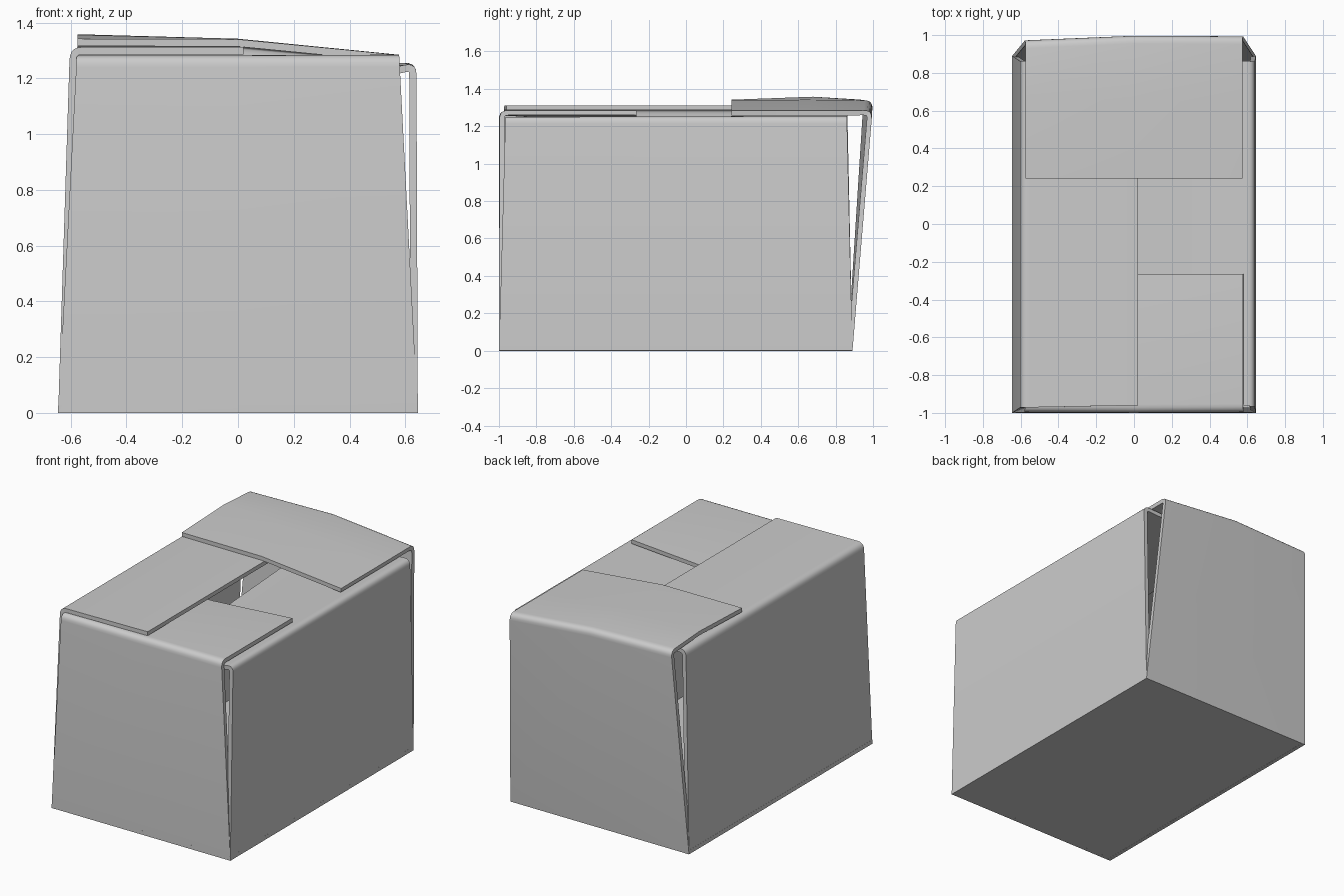
import bpy, math
from mathutils import Vector

if "Cube" in bpy.data.objects:
    bpy.data.objects.remove(bpy.data.objects["Cube"])

T = 0.026      # cardboard thickness
FOLD = 0.045   # length of the rounded fold
SEG = 5


def panel(name, rows):
    """Folded sheet: rows run bottom, fold, (flap rows...); columns left to right from outside."""
    rows = [[Vector(p) for p in r] for r in rows]
    grid = [rows[0]]
    low, top, nxt = rows[:3]
    for i in range(SEG + 1):
        t = i / SEG
        row = []
        for a, b, c in zip(low, top, nxt):
            p = b + (a - b).normalized() * FOLD
            q = b + (c - b).normalized() * FOLD
            row.append(p * (1 - t) ** 2 + b * 2 * t * (1 - t) + q * t * t)
        grid.append(row)
    grid += rows[2:]
    n = len(low)
    verts = [p for r in grid for p in r]
    faces = [(r * n + c, r * n + c + 1, (r + 1) * n + c + 1, (r + 1) * n + c)
             for r in range(len(grid) - 1) for c in range(n - 1)]
    me = bpy.data.meshes.new(name)
    me.from_pydata(verts, [], faces)
    ob = bpy.data.objects.new(name, me)
    bpy.context.collection.objects.link(ob)
    m = ob.modifiers.new("thickness", 'SOLIDIFY')
    m.thickness, m.offset, m.use_even_offset = T, -1, True
    bpy.ops.object.select_all(action='DESELECT')
    ob.select_set(True)
    bpy.context.view_layer.objects.active = ob
    bpy.ops.object.modifier_apply(modifier=m.name)
    bpy.ops.object.shade_smooth_by_angle(angle=math.radians(35))
    return ob


W, F, B = 0.645, -1.0, 0.89

# front wall with its flap dipping towards the middle
panel("front_wall_and_flap", [
    [(-W, F, 0), (0, F, 0), (W, F, 0)],
    [(-.578, -.997, 1.285), (0, -1, 1.285), (.578, -.997, 1.285)],
    [(-.575, -.265, 1.24), (0, -.265, 1.245), (.578, -.265, 1.285)]])

# back wall leaning outwards, with a warped flap lying on top
panel("back_wall_and_flap", [
    [(W, B, 0), (0, B, 0), (-W, B, 0)],
    [(.575, .997, 1.285), (0, 1, 1.338), (-.575, .975, 1.34)],
    [(.575, .65, 1.284), (0, .65, 1.342), (-.575, .68, 1.358)],
    [(.575, .242, 1.284), (0, .242, 1.34), (-.575, .242, 1.342)]])

# left wall leaning inwards, flap lying flat
panel("left_wall_and_flap", [
    [(-W, B, 0), (-W, F, 0)],
    [(-.603, .862, 1.312), (-.603, -.972, 1.312)],
    [(.02, .862, 1.312), (.02, -.96, 1.312)]])

# right wall, flap sagging into the box
panel("right_wall_and_flap", [
    [(W, F, 0), (W, B, 0)],
    [(.64, -.965, 1.258), (.64, .86, 1.258)],
    [(.012, -.96, 1.11), (.012, .855, 1.225)]])

# base
bpy.ops.mesh.primitive_cube_add(size=1, location=(0, (F + B) / 2, T / 2))
base = bpy.context.object
base.name = "base"
base.scale = (2 * W, B - F, T)
